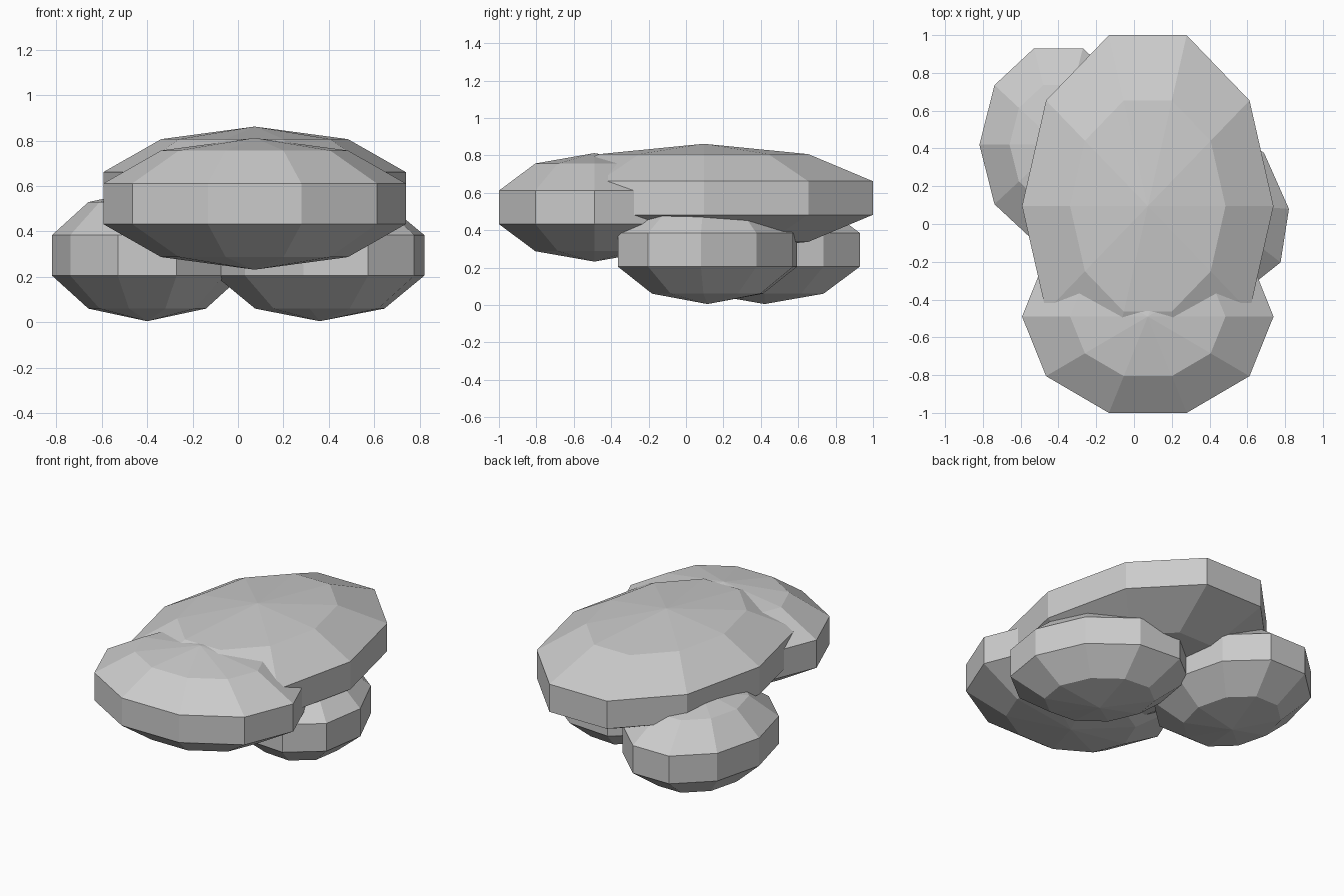
import bpy, bmesh
from math import pi
from mathutils import Matrix

if "Cube" in bpy.data.objects:
    bpy.data.objects.remove(bpy.data.objects["Cube"])


def stone(name, centre, x_axis, y_axis, rz=0.29):
    """Flattened ten-sided, five-ring pebble with given plan axes."""
    bm = bmesh.new()
    bmesh.ops.create_uvsphere(bm, u_segments=10, v_segments=5, radius=1)
    # Make sure a meridian lies on the x axis
    if not any(abs(v.co.y) < 1e-4 and abs(v.co.x) > 0.5 for v in bm.verts):
        bm.transform(Matrix.Rotation(pi / 2, 4, 'Z'))
    bm.transform(Matrix((
        (x_axis[0], y_axis[0], 0, centre[0]),
        (x_axis[1], y_axis[1], 0, centre[1]),
        (0, 0, rz, centre[2]),
        (0, 0, 0, 1))))
    mesh = bpy.data.meshes.new(name)
    bm.to_mesh(mesh)
    bm.free()
    obj = bpy.data.objects.new(name, mesh)
    bpy.context.collection.objects.link(obj)
    return obj


# Lower pair of stones resting on the ground
stone("lower_left_stone", (-0.40, 0.42, 0.295), (0.44, 0), (0, 0.564))
stone("lower_right_stone", (0.36, 0.115, 0.295), (0.484, -0.037), (-0.078, 0.518))

# Upper stones: front one and the large slab on top
stone("front_stone", (0.073, -0.49, 0.522), (0.70, 0), (0, 0.564))
stone("top_stone", (0.073, 0.095, 0.572), (0.70, 0), (0, 1.0))
